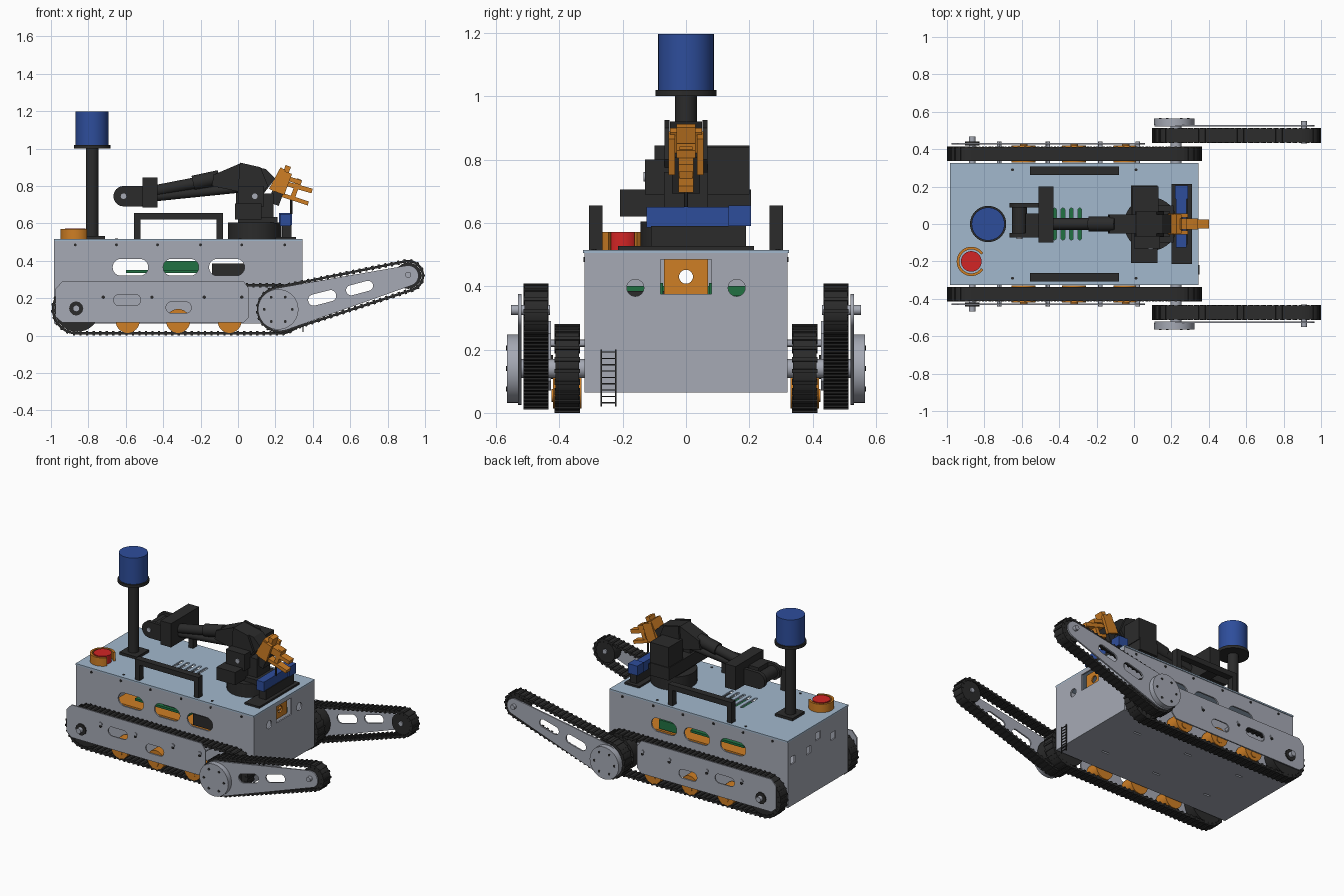
import bpy, bmesh
from math import sin, cos, acos, atan2, pi, radians, hypot
from mathutils import Matrix, Vector

if "Cube" in bpy.data.objects:
    bpy.data.objects.remove(bpy.data.objects["Cube"], do_unlink=True)
made = []


def material(name, *rgb):
    mat = bpy.data.materials.new(name)
    mat.use_nodes = True
    mat.diffuse_color = (*rgb, 1)
    mat.node_tree.nodes["Principled BSDF"].inputs["Base Color"].default_value = (*rgb, 1)
    return mat


grey = material("aluminium grey", .38, .40, .46)
lid_blue = material("pale blue lid", .36, .48, .61)
black = material("matte black", .024, .024, .024)
orange = material("printed orange", .62, .21, .018)
blue = material("sensor blue", .027, .075, .33)
red = material("button red", .65, .018, .018)
green = material("circuit green", .015, .165, .055)


def finish(name, mat, bm):
    mesh = bpy.data.meshes.new(name)
    bmesh.ops.recalc_face_normals(bm, faces=bm.faces)
    bm.to_mesh(mesh)
    bm.free()
    mesh.materials.append(mat)
    obj = bpy.data.objects.new(name, mesh)
    bpy.context.collection.objects.link(obj)
    made.append(obj)
    return obj


def box(name, mat, xs, ys, zs, tilt=0):
    bm = bmesh.new()
    spans = (xs, ys, zs)
    middle = Vector([sum(s) / 2 for s in spans])
    size = [abs(s[1] - s[0]) for s in spans]
    place = Matrix.Translation(middle) @ Matrix.Rotation(radians(tilt), 4, 'Y') @ Matrix.Diagonal((*size, 1))
    bmesh.ops.create_cube(bm, size=1, matrix=place)
    return finish(name, mat, bm)


def rod(name, mat, start, end, radius, sides=32):
    start, end = Vector(start), Vector(end)
    axis = end - start
    turn = Vector((0, 0, 1)).rotation_difference(axis).to_matrix().to_4x4()
    bm = bmesh.new()
    bmesh.ops.create_cone(bm, cap_ends=True, segments=sides, radius1=radius, radius2=radius,
                          depth=axis.length, matrix=Matrix.Translation((start + end) / 2) @ turn)
    return finish(name, mat, bm)


# Flat outlines used by the cut plates
def arc(u, v, r, a, b, n=20):
    return [(u + r * cos(a + (b - a) * i / n), v + r * sin(a + (b - a) * i / n)) for i in range(n + 1)]


def disc(u, v, r):
    return arc(u, v, r, 0, 2 * pi, 24)[:-1]


def rect(u, v, w, h):
    return [(u - w / 2, v - h / 2), (u + w / 2, v - h / 2), (u + w / 2, v + h / 2), (u - w / 2, v + h / 2)]


def pill(u, v, r, u2, v2, r2):
    lean = atan2(v2 - v, u2 - u)
    side = acos((r - r2) / hypot(u2 - u, v2 - v))
    return arc(u, v, r, lean + side, lean + 2 * pi - side) + arc(u2, v2, r2, lean - side, lean + side)


FACING = {'X': Matrix(((0, 0, 1), (1, 0, 0), (0, 1, 0))),
          'Y': Matrix(((1, 0, 0), (0, 0, 1), (0, 1, 0))),
          'Z': Matrix.Identity(3)}


def plate(name, mat, axis, at, thick, outline, holes=()):
    curve = bpy.data.curves.new(name, 'CURVE')
    curve.dimensions, curve.fill_mode, curve.extrude = '2D', 'BOTH', thick / 2
    for loop in (outline, *holes):
        spline = curve.splines.new('POLY')
        spline.points.add(len(loop) - 1)
        for point, (u, v) in zip(spline.points, loop):
            point.co = (u, v, 0, 1)
        spline.use_cyclic_u = True
    temp = bpy.data.objects.new(name + " curve", curve)
    bpy.context.collection.objects.link(temp)
    flat = bpy.data.meshes.new_from_object(temp.evaluated_get(bpy.context.evaluated_depsgraph_get()))
    bm = bmesh.new()
    bm.from_mesh(flat)
    bmesh.ops.remove_doubles(bm, verts=bm.verts, dist=1e-5)
    for vert in bm.verts:
        vert.co = FACING[axis] @ (vert.co + Vector((0, 0, at)))
    bpy.data.objects.remove(temp)
    bpy.data.curves.remove(curve)
    bpy.data.meshes.remove(flat)
    return finish(name, mat, bm)


def belt(name, y, width, u, v, r, u2, v2, r2, step=.035):
    # Belt loop with evenly spaced cross lugs and a pulley at each end
    plate(name, black, 'Y', y, width, pill(u, v, r - .005, u2, v2, r2 - .005),
          [pill(u, v, r - .018, u2, v2, r2 - .018)])
    path = pill(u, v, r - .012, u2, v2, r2 - .012)
    bm, carry = bmesh.new(), 0
    for (a, b), (c, d) in zip(path, path[1:] + path[:1]):
        length = hypot(c - a, d - b)
        while carry < length:
            t = carry / length
            place = (Matrix.Translation((a + (c - a) * t, y, b + (d - b) * t))
                     @ Matrix.Rotation(-atan2(d - b, c - a), 4, 'Y')
                     @ Matrix.Diagonal((.012, width + .004, .024, 1)))
            bmesh.ops.create_cube(bm, size=1, matrix=place)
            carry += step
        carry -= length
    finish(name + "_lugs", black, bm)
    for a, b, c in ((u, v, r), (u2, v2, r2)):
        rod(name + "_pulley", black, (a, y - width * .45, b), (a, y + width * .45, b), c - .02)


# Hollow body from cut sheet panels
windows = [pill(a + .045, .365, .045, a + .145, .365, .045) for a in (-.67, -.4, -.155)]
vents = [pill(a, -.075, .01, a, .075, .01) for a in (-.47, -.425, -.38, -.335, -.29)]
plate("lid", lid_blue, 'Z', .51, .01, rect(-.32, 0, 1.33, .65), vents)
plate("floor_panel", grey, 'Z', .07, .01, rect(-.32, 0, 1.33, .64),
      [rect(a, b, .05, .012) for a in (-.7, -.3, .1) for b in (-.15, .15)])
plate("front_panel", grey, 'X', .34, .01, rect(0, .285, .64, .44),
      [rect(0, .43, .16, .11), disc(-.16, .395, .027), disc(.16, .395, .027)])
plate("back_panel", grey, 'X', -.98, .01, rect(0, .285, .64, .44),
      [rect(a, b, .05, .05) for a, b in ((0, .43), (.1, .37), (-.16, .37), (.27, .37))])
for s in (1, -1):
    plate("side_panel", grey, 'Y', s * .315, .01, rect(-.32, .285, 1.31, .44), windows)
    for x in (-.87, -.65, -.43, -.2, .02, .25):
        rod("panel_bolt", black, (x, s * .318, .485), (x, s * .324, .485), .008, 10)
    for x in (-.65, .01):
        rod("lid_bolt", black, (x, s * .29, .51), (x, s * .29, .518), .008, 10)

# Electronics inside the body
box("tray", orange, (-.75, .15), (-.26, .26), (.29, .30))
box("main_board", green, (-.6, -.2), (-.24, .24), (.335, .35))
box("stacked_board", green, (-.4, -.2), (-.22, .2), (.35, .4))
box("battery", black, (-.14, .04), (-.28, .05), (.31, .385))
box("small_board", green, (-.12, .02), (.1, .26), (.31, .37))
plate("camera_mount", orange, 'X', .31, .01, rect(0, .43, .14, .11), [disc(0, .43, .022)])
for s in (1, -1):
    box("camera_board", green, (.3, .31), (s * .072, s * .085), (.375, .41))
    box("chain_side", black, (.345, .35), (-.245 + s * .025, -.245 + s * .02), (.02, .2))
for i in range(9):
    box("chain_link", black, (.345, .35), (-.27, -.22), (.03 + i * .02, .034 + i * .02))

# Tracks and flippers, the same on both sides
guard = [(-.975, .1), (-.94, .07), (.03, .07), (.06, .1), (.06, .25), (.03, .29), (-.94, .29), (-.975, .25)]
for s in (1, -1):
    belt("track_belt", s * .375, .075, -.86, .14, .14, .225, .14, .14)
    plate("track_guard", grey, 'Y', s * .43, .008, guard,
          [pill(-.635, .19, .03, -.55, .19, .03), pill(-.355, .15, .03, -.28, .15, .03)])
    for x in (-.59, -.32, -.045):
        rod("road_wheel", orange, (x, s * .33, .078), (x, s * .42, .078), .064)
        rod("wheel_cap", orange, (x, s * .415, .055), (x, s * .424, .055), .02, 16)
    for x in (-.72, -.46, -.18, .02):
        rod("standoff", grey, (x, s * .31, .22), (x, s * .44, .22), .012, 12)
        rod("guard_bolt", black, (x, s * .435, .205), (x, s * .441, .205), .009, 10)
    rod("drive_axle", grey, (-.865, s * .3, .145), (-.865, s * .467, .145), .018, 16)
    rod("drive_hub", black, (-.865, s * .42, .145), (-.865, s * .442, .145), .038, 12)

    belt("flipper_belt", s * .473, .075, .225, .14, .13, .91, .32, .09)
    plate("flipper_plate", grey, 'Y', s * .525, .01, pill(.225, .14, .115, .91, .32, .055),
          [pill(.405, .19, .03, .495, .213, .03), pill(.605, .242, .027, .695, .266, .027)])
    rod("flipper_axle", grey, (.225, s * .3, .14), (.225, s * .54, .14), .03, 20)
    rod("flipper_hub", grey, (.215, s * .53, .14), (.215, s * .565, .14), .108, 40)
    for i in range(6):
        x, z = .215 + .075 * cos(i * pi / 3), .14 + .075 * sin(i * pi / 3)
        rod("hub_bolt", black, (x, s * .564, z), (x, s * .568, z), .008, 10)
    rod("tip_axle", grey, (.91, s * .43, .325), (.91, s * .552, .325), .016, 16)

    # Carrying handle
    box("handle_bar", black, (-.555, -.08), (s * .263, s * .307), (.62, .655))
    for x in (-.555, -.115):
        box("handle_leg", black, (x, x + .035), (s * .263, s * .307), (.515, .63))

# Sensor mast
box("mast_foot", black, (-.84, -.71), (-.065, .065), (.515, .532))
rod("mast_pole", black, (-.78, 0, .53), (-.78, 0, 1), .034)
rod("mast_flange", black, (-.78, 0, 1), (-.78, 0, 1.02), .097, 40)
rod("scanner", blue, (-.78, 0, 1.02), (-.78, 0, 1.197), .088, 40)

# Stop button in its open collar
gap = radians(35)
collar = arc(-.87, -.2, .078, gap, 2 * pi - gap, 40) + arc(-.87, -.2, .064, 2 * pi - gap, gap, 40)
plate("button_collar", orange, 'Z', .543, .056, collar)
rod("stop_button", red, (-.87, -.2, .515), (-.87, -.2, .572), .055)

# Depth camera on its stand
box("camera_foot", black, (.2, .31), (-.215, .215), (.515, .527))
box("camera_stand", black, (.235, .285), (-.11, .19), (.525, .59))
box("depth_camera", blue, (.225, .28), (-.125, .135), (.585, .65))
box("camera_end", blue, (.22, .29), (.135, .205), (.59, .655))

# Arm turntable and shoulder
rod("turntable", black, (.09, 0, .515), (.09, 0, .605), .143, 40)
box("turntable_cap", black, (.0, .21), (-.1, .1), (.6, .635))
box("shoulder_bridge", black, (-.015, .125), (-.208, .205), (.62, .705))
box("shoulder_post", black, (.05, .19), (-.07, .07), (.63, .76))
box("shoulder_motor", black, (-.01, .13), (.045, .2), (.69, .84))
box("shoulder_bearing", black, (0, .14), (-.13, -.045), (.69, .8))
rod("shoulder_pin", grey, (.09, -.135, .745), (.09, -.12, .745), .015, 16)
plate("wrist_housing", black, 'Y', 0, .1,
      [(-.14, .8), (-.13, .86), (.01, .92), (.15, .89), (.2, .84), (.13, .75), (0, .77)])
for s in (1, -1):
    plate("wrist_cheek", black, 'Y', s * .06, .016, [(0, .78), (.01, .925), (.12, .9), (.16, .8), (.09, .71)])

# Arm links and elbow
rod("forearm", black, (-.46, 0, .77), (-.1, 0, .84), .031)
rod("forearm_sleeve", black, (-.24, 0, .815), (-.1, 0, .845), .04)
rod("upper_link", black, (-.46, 0, .74), (.03, 0, .79), .024)
box("elbow_motor", black, (-.51, -.43), (-.1, .2), (.685, .845))
box("elbow_core", black, (-.58, -.5), (-.055, .055), (.69, .8))
for y in (-.06, .1):
    plate("elbow_fork", black, 'Y', y, .025, pill(-.612, .745, .054, -.52, .745, .054))
rod("elbow_shaft", black, (-.612, -.07, .745), (-.612, .11, .745), .04)
rod("elbow_pin", grey, (-.612, -.08, .745), (-.612, -.07, .745), .015, 16)

# Gripper
box("gripper_wrist", black, (.18, .24), (-.045, .045), (.7, .82), 20)
box("gripper_palm", orange, (.195, .225), (-.05, .05), (.77, .9), 28)
for s in (1, -1):
    box("gripper_rail", orange, (.2, .27), (s * .035, s * .055), (.76, .88), 20)
box("gripper_crown", orange, (.235, .265), (-.03, .03), (.8, .91), 20)
box("upper_finger", orange, (.22, .4), (-.024, .024), (.785, .81), 16)
box("upper_finger_pad", orange, (.27, .34), (-.03, .03), (.815, .84), 18)
box("lower_finger", orange, (.22, .38), (-.024, .024), (.72, .742), 18)
box("finger_bridge", orange, (.295, .32), (-.02, .02), (.72, .84), 20)
rod("gripper_cable", black, (.285, 0, .65), (.285, 0, .73), .006, 8)

# Smooth round parts while keeping edges crisp
bpy.ops.object.select_all(action='DESELECT')
for obj in made:
    obj.select_set(True)
bpy.context.view_layer.objects.active = made[0]
bpy.ops.object.shade_smooth_by_angle(angle=radians(30))
